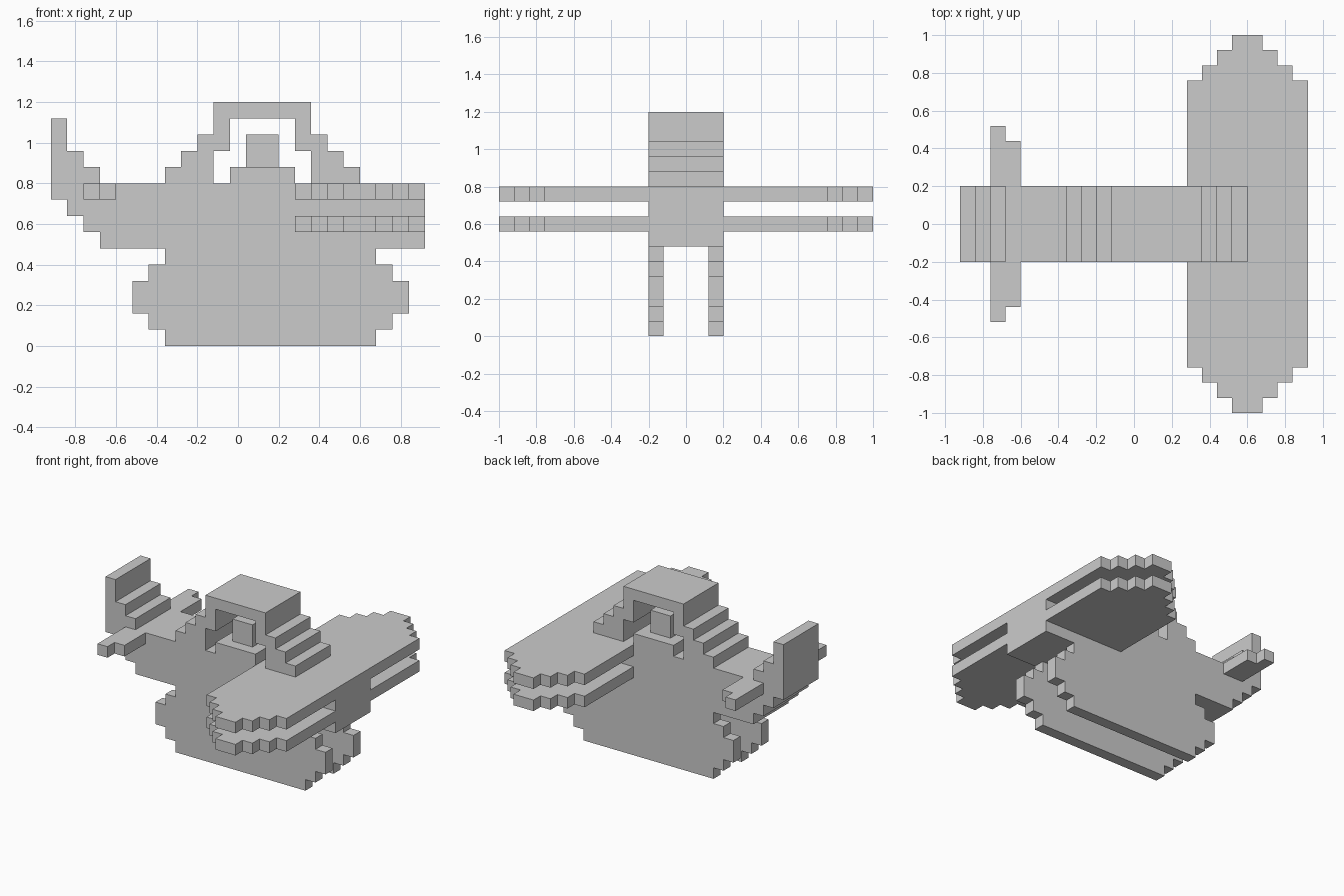
import bpy
import bmesh

if "Cube" in bpy.data.objects:
    bpy.data.objects.remove(bpy.data.objects["Cube"])


def steps(base, rows):
    """Stepped outline from stacked rows (u_min, u_max, v_top), counter-clockwise from lower right."""
    right, left, v = [], [], base
    for u0, u1, top in rows:
        right += [(u1, v), (u1, top)]
        left += [(u0, v), (u0, top)]
        v = top
    return right + left[::-1]


def prism(name, outline, lo, hi, along="y", mirror=False):
    """Extrude an outline between lo and hi along y (outline in xz) or z (outline in xy)."""
    def place(u, v, w):
        return (u, w, v) if along == "y" else (u, v, w)
    bm = bmesh.new()
    face = bm.faces.new([bm.verts.new(place(u, v, lo)) for u, v in outline])
    ext = bmesh.ops.extrude_face_region(bm, geom=[face])
    verts = [g for g in ext["geom"] if isinstance(g, bmesh.types.BMVert)]
    bmesh.ops.translate(bm, verts=verts, vec=place(0, 0, hi - lo))
    bmesh.ops.recalc_face_normals(bm, faces=bm.faces[:])
    mesh = bpy.data.meshes.new(name)
    bm.to_mesh(mesh)
    bm.free()
    obj = bpy.data.objects.new(name, mesh)
    bpy.context.collection.objects.link(obj)
    if mirror:
        mod = obj.modifiers.new("Mirror", "MIRROR")
        mod.use_axis = (False, True, False)
        mod.use_mirror_merge = False
    return obj


HALF = 0.2  # half width of the body

# Fuselage with stepped underside at the tail
prism("fuselage", steps(0.48, [(-0.68, 0.92, 0.56), (-0.76, 0.92, 0.64),
                               (-0.84, 0.92, 0.72), (-0.92, 0.92, 0.80)]), -HALF, HALF)

# Tail fin
prism("tail_fin", steps(0.80, [(-0.92, -0.68, 0.88), (-0.92, -0.76, 0.96),
                               (-0.92, -0.84, 1.12)]), -HALF, HALF)

# Open canopy arch: outer steps minus inner opening
outer = steps(0.80, [(-0.36, 0.60, 0.88), (-0.28, 0.52, 0.96),
                     (-0.20, 0.44, 1.04), (-0.12, 0.36, 1.20)])
inner = steps(0.80, [(-0.12, 0.36, 0.96), (-0.04, 0.28, 1.12)])
prism("canopy", outer + inner[::-1], -HALF, HALF)

# Seat block and pilot inside the canopy
prism("cockpit_seat", steps(0.80, [(-0.04, 0.28, 0.88)]), -HALF, HALF)
prism("pilot_head", steps(0.88, [(0.04, 0.20, 1.04)]), -0.12, 0.12)

# Pair of landing floats
prism("floats", steps(0.0, [(-0.36, 0.68, 0.08), (-0.44, 0.76, 0.16), (-0.52, 0.84, 0.32),
                            (-0.44, 0.76, 0.40), (-0.36, 0.68, 0.48)]), 0.12, HALF, mirror=True)

# Upper and lower wings with stepped tips
wing = steps(HALF, [(0.28, 0.92, 0.76), (0.36, 0.84, 0.84),
                    (0.44, 0.76, 0.92), (0.52, 0.68, 1.00)])
for name, z in (("lower_wings", 0.56), ("upper_wings", 0.72)):
    prism(name, wing, z, z + 0.08, along="z", mirror=True)

# Tailplane
prism("tailplane", steps(HALF, [(-0.76, -0.60, 0.44), (-0.76, -0.68, 0.52)]),
      0.72, 0.80, along="z", mirror=True)
